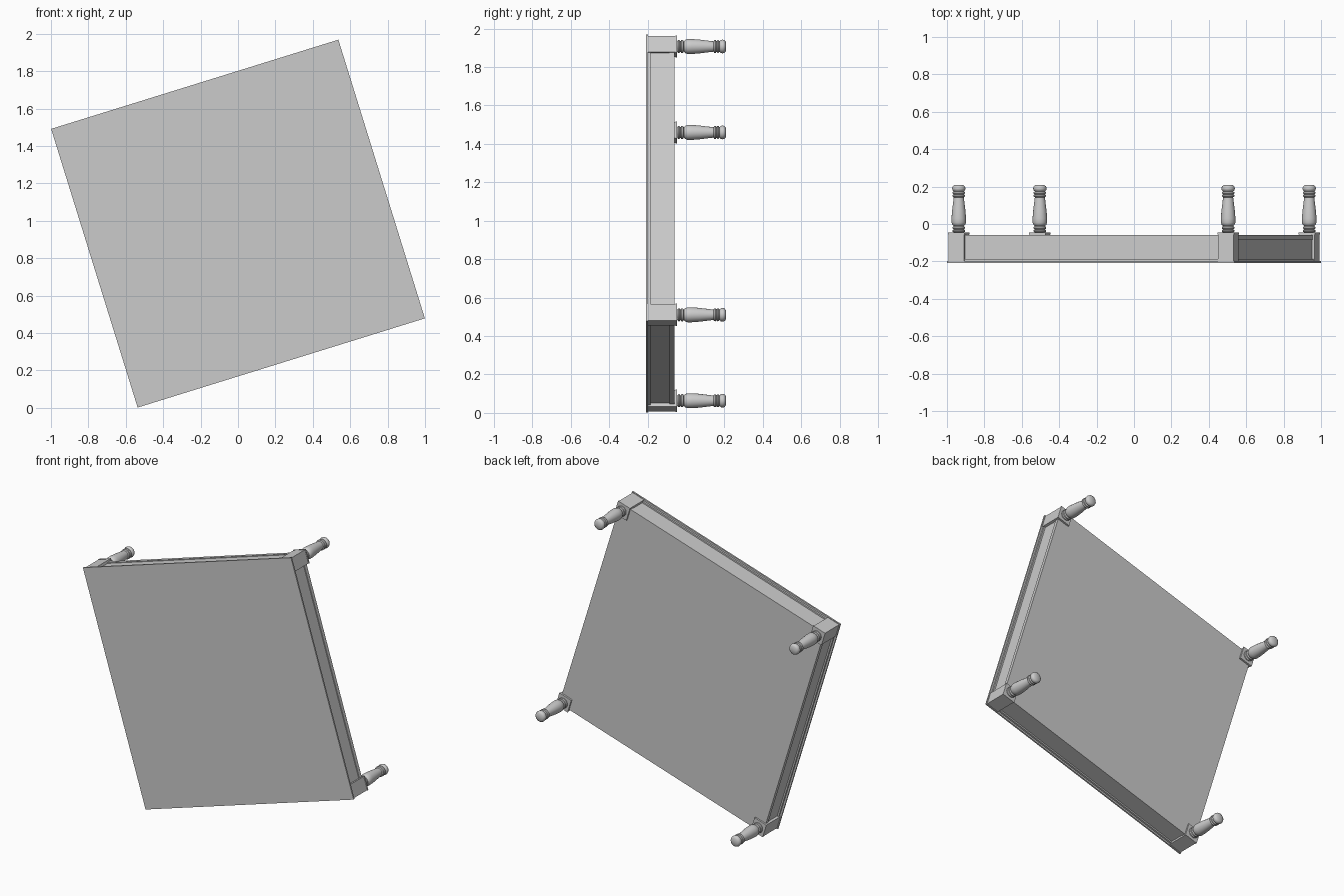
import bpy, bmesh, math
from mathutils import Matrix, Vector

cube = bpy.data.objects.get("Cube")
if cube:
    bpy.data.objects.remove(cube, do_unlink=True)

# One plain grey for the whole table
grey = bpy.data.materials.new("plain_grey")
grey.use_nodes = True
colour = (0.6, 0.6, 0.6, 1.0)
grey.diffuse_color = colour
grey.node_tree.nodes["Principled BSDF"].inputs["Base Color"].default_value = colour

# The table lies on its side, tipped up on one corner
TILT = Matrix.Translation((0, 0, 0.985)) @ Matrix.Rotation(math.radians(-17.25), 4, 'Y')
HALF_W, HALF_D = 0.804, 0.78
LEG_W, LEG_D = 0.754, 0.731


def finish(name, bm):
    bmesh.ops.recalc_face_normals(bm, faces=bm.faces)
    mesh = bpy.data.meshes.new(name)
    bm.to_mesh(mesh)
    bm.free()
    mesh.materials.append(grey)
    obj = bpy.data.objects.new(name, mesh)
    bpy.context.collection.objects.link(obj)
    obj.matrix_world = TILT
    return obj


def box(name, half_w, half_d, y0, y1, x=0.0, z=0.0):
    bm = bmesh.new()
    bmesh.ops.create_cube(bm, size=1)
    for v in bm.verts:
        v.co = Vector((x + v.co.x * 2 * half_w,
                       (y0 + y1) / 2 + v.co.y * (y1 - y0),
                       z + v.co.z * 2 * half_d))
    return finish(name, bm)


def slab(name, margin, y0, y1):
    return box(name, HALF_W - margin, HALF_D - margin, y0, y1)


# Top board, moulding beneath it, and the closed apron
slab("table_top", 0, -0.208, -0.198)
slab("top_moulding", 0.012, -0.198, -0.186)
slab("apron_panel", 0.022, -0.186, -0.085)
slab("apron_lower_band", 0.017, -0.085, -0.06)

# Turned leg profile: radius, distance along the leg
PROFILE = [(0, -0.046), (0.027, -0.046), (0.034, -0.04), (0.034, -0.034),
           (0.027, -0.029), (0.034, -0.024), (0.034, -0.016), (0.026, -0.011),
           (0.034, -0.005), (0.039, 0.008), (0.039, 0.03), (0.036, 0.07),
           (0.031, 0.11), (0.027, 0.143), (0.033, 0.147), (0.034, 0.154),
           (0.028, 0.159), (0.034, 0.164), (0.033, 0.17), (0.027, 0.175),
           (0.034, 0.181), (0.036, 0.191), (0.033, 0.201), (0.024, 0.208),
           (0, 0.209)]


def turned_leg(name, x, z):
    bm = bmesh.new()
    verts = [bm.verts.new((r, y, 0)) for r, y in PROFILE]
    edges = [bm.edges.new(pair) for pair in zip(verts, verts[1:])]
    bmesh.ops.spin(bm, geom=verts + edges, cent=(0, 0, 0), axis=(0, 1, 0),
                   angle=math.tau, steps=28)
    bmesh.ops.remove_doubles(bm, verts=bm.verts, dist=0.0005)
    bmesh.ops.translate(bm, verts=bm.verts, vec=(x, 0, z))
    obj = finish(name, bm)
    bpy.ops.object.select_all(action='DESELECT')
    obj.select_set(True)
    bpy.context.view_layer.objects.active = obj
    bpy.ops.object.shade_smooth_by_angle(angle=math.radians(40))


# Corner posts, square leg plates and legs
for side, sx in (("left", 1), ("right", -1)):
    for end, sz in (("upper", 1), ("lower", -1)):
        x, z = sx * LEG_W, sz * LEG_D
        box(f"{side}_{end}_corner_post", 0.044, 0.044, -0.198, -0.055, x, z)
        box(f"{side}_{end}_leg_plate", 0.046, 0.046, -0.055, -0.046, x, z)
        turned_leg(f"{side}_{end}_leg", x, z)
